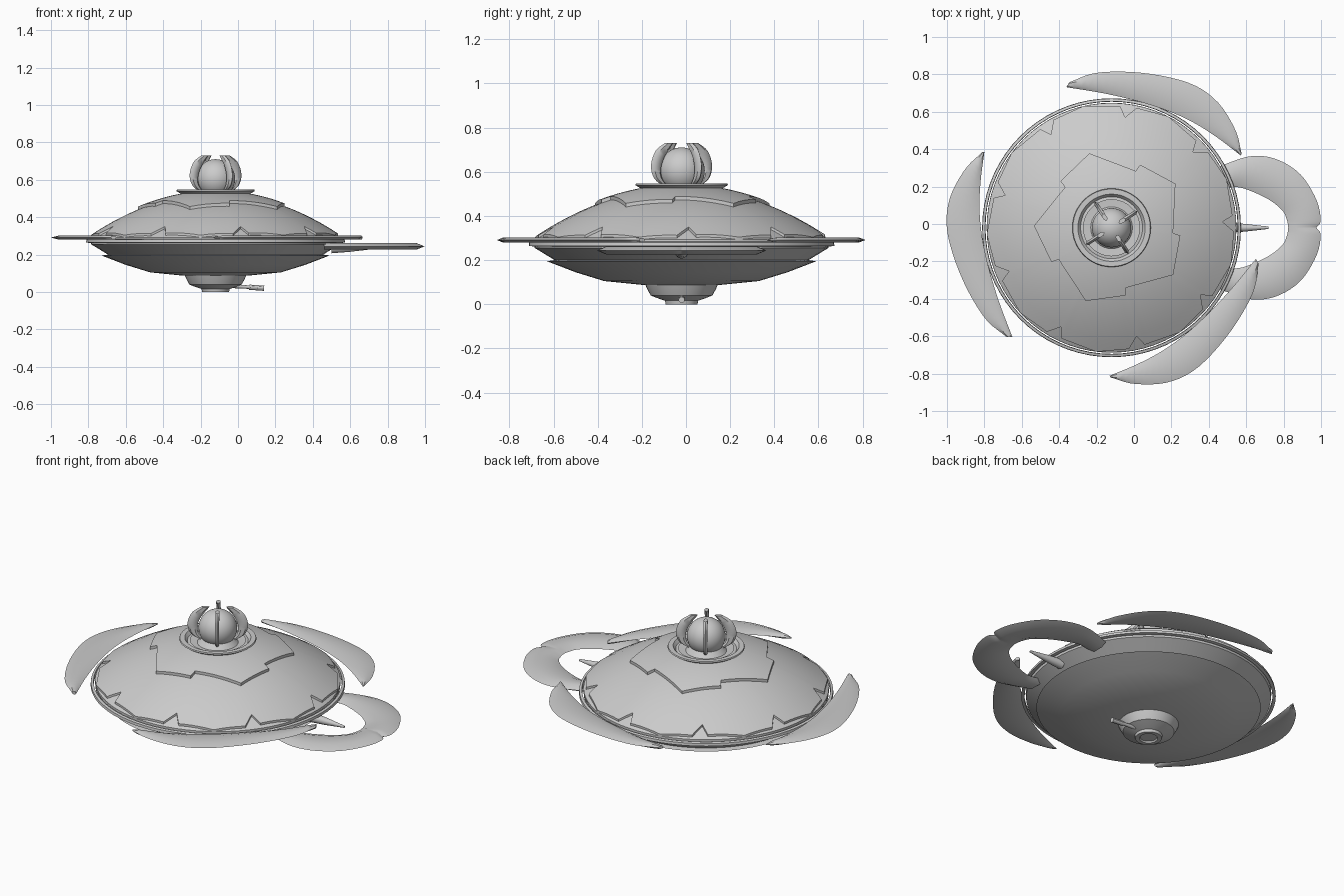
import bpy, bmesh, math
from mathutils import Matrix, Vector

if "Cube" in bpy.data.objects:
    bpy.data.objects.remove(bpy.data.objects["Cube"])

CX, CY = -0.12, -0.02
CENTRE = Matrix.Translation((CX, CY, 0))

metal = bpy.data.materials.new("pale grey metal")
metal.use_nodes = True
metal.diffuse_color = (0.6, 0.6, 0.6, 1)
metal.node_tree.nodes["Principled BSDF"].inputs["Base Color"].default_value = (0.6, 0.6, 0.6, 1)


def finish(name, bm, matrix=CENTRE, angle=30):
    bmesh.ops.remove_doubles(bm, verts=bm.verts, dist=1e-5)
    bmesh.ops.recalc_face_normals(bm, faces=bm.faces)
    bm.transform(matrix)
    mesh = bpy.data.meshes.new(name)
    bm.to_mesh(mesh)
    bm.free()
    mesh.materials.append(metal)
    ob = bpy.data.objects.new(name, mesh)
    bpy.context.collection.objects.link(ob)
    bpy.ops.object.select_all(action='DESELECT')
    ob.select_set(True)
    bpy.context.view_layer.objects.active = ob
    bpy.ops.object.shade_smooth_by_angle(angle=math.radians(angle))
    return ob


def skin(bm, rings, closed):
    """Join rows of points with quads."""
    rows = [[bm.verts.new(p) for p in ring] for ring in rings]
    n = len(rows[0])
    for a, b in zip(rows, rows[1:]):
        for i in range(n if closed else n - 1):
            j = (i + 1) % n
            bm.faces.new((a[i], a[j], b[j], b[i]))
    return rows


def lathe(name, profile, matrix=CENTRE, steps=72, angle=30):
    bm = bmesh.new()
    turns = [2 * math.pi * i / steps for i in range(steps)]
    skin(bm, [[(r * math.cos(t), r * math.sin(t), z) for t in turns]
              for r, z in profile], True)
    bmesh.ops.dissolve_degenerate(bm, edges=bm.edges, dist=1e-6)
    return finish(name, bm, matrix, angle)


def spline(points, count):
    """Even samples of a smooth curve through the points."""
    p = [Vector(q) for q in points]
    p = [2 * p[0] - p[1]] + p + [2 * p[-1] - p[-2]]
    out = []
    for k in range(count + 1):
        s = k / count * (len(p) - 3)
        i = min(int(s), len(p) - 4)
        t = s - i
        a, b, c, d = p[i:i + 4]
        out.append(0.5 * (2 * b + (c - a) * t + (2 * a - 5 * b + 4 * c - d) * t ** 2
                          + (3 * b - a - 3 * c + d) * t ** 3))
    return out


def blade(name, outer, inner, thick, matrix, count=28):
    """Lens-section blade between two edge curves in the local xy plane."""
    bm = bmesh.new()
    rings = []
    for o, i in zip(spline(outer, count), spline(inner, count)):
        h = min(thick / 2, (o - i).length * 0.3)
        q = [o.lerp(i, f) for f in (0.25, 0.75)]
        rings.append([(*o, 0), (*q[0], h), (*q[1], h),
                      (*i, 0), (*q[1], -h), (*q[0], -h)])
    rows = skin(bm, rings, True)
    bm.faces.new(rows[0])
    bm.faces.new(rows[-1])
    return finish(name, bm, matrix, 40)


def dome(r):
    return 0.515 - 0.5 * r * r


def plates(name, sectors, start, shape, lift, inside):
    """Domed shell whose rim follows a repeated notched outline."""
    corners = []
    for k in range(sectors):
        for f, r in shape:
            a = math.radians(start) + 2 * math.pi * (k + f) / sectors
            corners.append(Vector((r * math.cos(a), r * math.sin(a))))
    rim = []
    for a, b in zip(corners, corners[1:] + corners[:1]):
        n = max(1, round((b - a).length / 0.04))
        rim += [a.lerp(b, i / n) for i in range(n)]
    rings = []
    for k in range(9):
        ring = []
        for p in rim:
            q = p.normalized() * (inside + (p.length - inside) * k / 8)
            ring.append((q.x, q.y, dome(q.length) + lift))
        rings.append(ring)
    rings.append([(p.x, p.y, dome(p.length) - 0.003) for p in rim])
    bm = bmesh.new()
    skin(bm, rings, True)
    return finish(name, bm)


# Saucer hull: stepped bowl below, dome above
lathe("lower_hull", [(0, 0.085), (0.17, 0.087), (0.35, 0.105), (0.48, 0.145), (0.61, 0.195),
                     (0.575, 0.2), (0.665, 0.255), (0.668, 0.28), (0, 0.28)])
lathe("dome_base", [(0.667 * k / 12, dome(0.667 * k / 12)) for k in range(3, 13)]
      + [(0.667, 0.28)])
lathe("rim_ring", [(0.674, 0.262), (0.692, 0.265), (0.69, 0.28), (0.676, 0.284), (0.674, 0.262)])

# Overlapping armour plates on the dome
plates("outer_plates", 9, 3, [(0, 0.595), (0.07, 0.65), (0.5, 0.668), (0.88, 0.655)], 0.012, 0.15)
plates("upper_plates", 5, -5, [(0, 0.33), (0.55, 0.415), (0.98, 0.37)], 0.028, 0.15)

# Collar dish and orb
lathe("collar", [(0.15, 0.49), (0.17, 0.515), (0.21, 0.54), (0.207, 0.547), (0.18, 0.547),
                 (0.16, 0.522), (0.1, 0.518), (0, 0.518)], steps=48)
bm = bmesh.new()
bmesh.ops.create_uvsphere(bm, u_segments=40, v_segments=24, radius=0.105)
finish("orb", bm, CENTRE @ Matrix.Translation((0, 0, 0.605)))
lathe("orb_seat", [(0.115, 0.515), (0.085, 0.55), (0, 0.55)], steps=32)

# Four upright fins clasping the orb
FIN_OUT = [(0.09, 0.53), (0.148, 0.57), (0.165, 0.63), (0.14, 0.695), (0.09, 0.73)]
FIN_IN = [(0.07, 0.53), (0.105, 0.57), (0.11, 0.62), (0.09, 0.67), (0.045, 0.73)]
for k in range(4):
    turn = Matrix.Rotation(math.radians(33 + 90 * k), 4, 'Z')
    blade(f"orb_fin_{k + 1}", FIN_OUT, FIN_IN, 0.022,
          CENTRE @ turn @ Matrix.Rotation(math.pi / 2, 4, 'X'), 16)

# Three crescent blades around the rim
ARC_OUT = [(-0.69, 0.405), (-0.785, 0.31), (-0.867, 0.15), (-0.877, -0.03),
           (-0.8, -0.27), (-0.68, -0.48), (-0.56, -0.585)]
ARC_IN = [(-0.68, 0.405), (-0.7, 0.25), (-0.706, 0.1), (-0.692, -0.05),
          (-0.655, -0.22), (-0.6, -0.4), (-0.53, -0.585)]
for k in range(3):
    turn = Matrix.Rotation(2 * math.pi * k / 3, 4, 'Z')
    blade(f"rim_blade_{k + 1}", ARC_OUT, ARC_IN, 0.022,
          CENTRE @ turn @ Matrix.Translation((0, 0, 0.291)))

# Pair of pincers on the left side, with a spike between them
CLAW_OUT = [(0.46, 0.33), (0.62, 0.382), (0.76, 0.367), (0.89, 0.285),
            (0.975, 0.15), (0.998, 0.04), (0.975, 0)]
CLAW_IN = [(0.46, 0.2), (0.55, 0.217), (0.64, 0.19), (0.73, 0.145),
           (0.795, 0.09), (0.818, 0.04), (0.825, 0)]
for side, s in (("back", 1), ("front", -1)):
    blade(f"{side}_pincer", [(x, s * y) for x, y in CLAW_OUT], [(x, s * y) for x, y in CLAW_IN],
          0.036, Matrix.Translation((0, CY, 0.244)))
lathe("spike", [(0, 0), (0.028, 0), (0.02, 0.1), (0.006, 0.22), (0, 0.22)],
      Matrix.Translation((0.5, CY, 0.235)) @ Matrix.Rotation(math.pi / 2, 4, 'Y'), 16)

# Belly turret with its small gun
lathe("turret", [(0.165, 0.09), (0.155, 0.068), (0.14, 0.04), (0.11, 0.028), (0.075, 0.016),
                 (0.072, 0), (0.05, 0), (0.045, 0.008), (0, 0.008)], steps=40)
lathe("gun", [(0, 0), (0.012, 0), (0.009, 0.12), (0.014, 0.12), (0.014, 0.2), (0, 0.2)],
      Matrix.Translation((-0.06, CY, 0.034)) @ Matrix.Rotation(math.radians(94), 4, 'Y'), 12)
